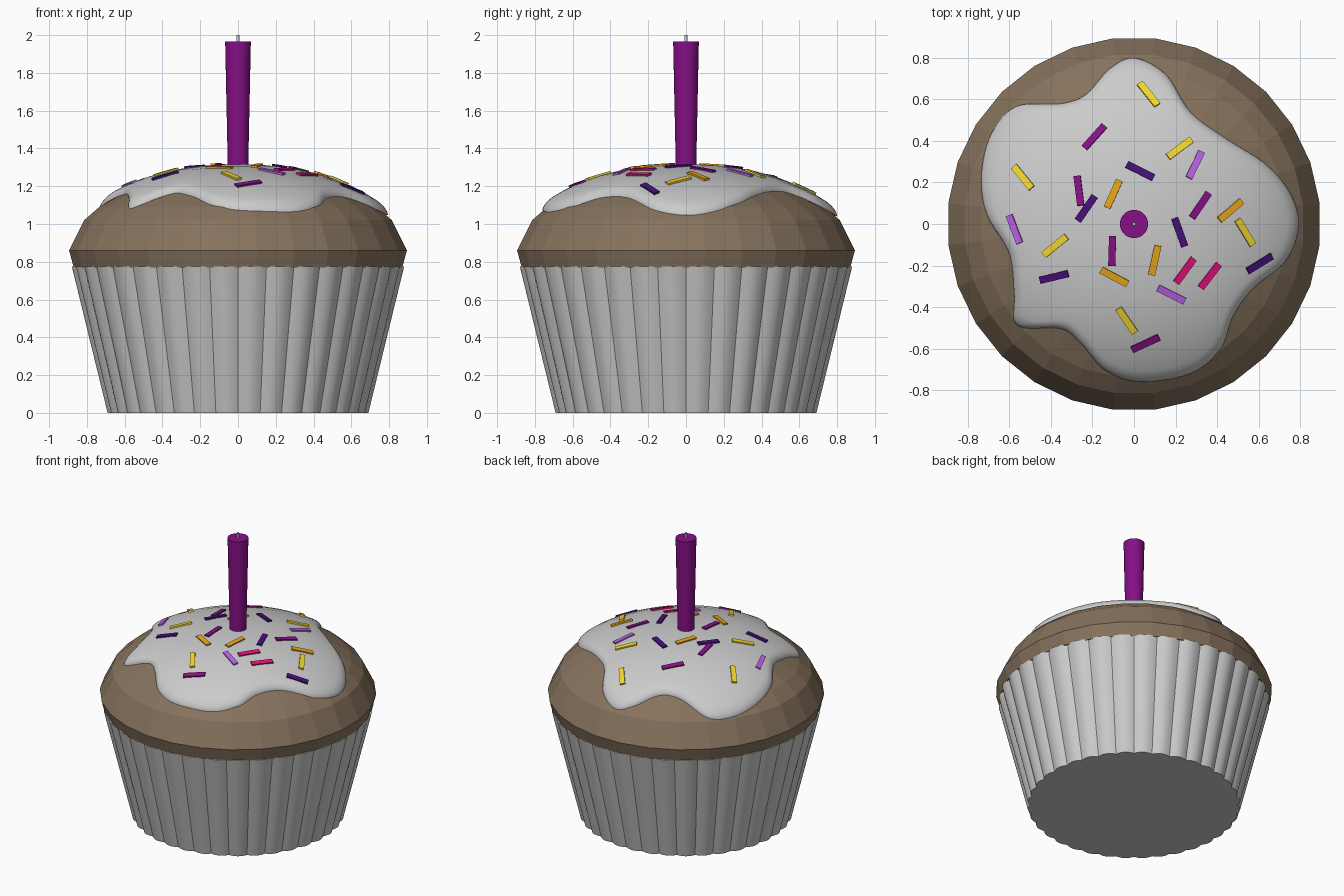
import bpy, bmesh, math
from mathutils import Vector, Matrix

if "Cube" in bpy.data.objects:
    bpy.data.objects.remove(bpy.data.objects["Cube"])

def material(name, rgb):
    m = bpy.data.materials.new(name)
    m.diffuse_color = (*rgb, 1)
    m.use_nodes = True
    m.node_tree.nodes["Principled BSDF"].inputs["Base Color"].default_value = m.diffuse_color
    return m

def finish(name, bm, mat=None, smooth=None):
    bmesh.ops.recalc_face_normals(bm, faces=bm.faces[:])
    me = bpy.data.meshes.new(name)
    bm.to_mesh(me)
    bm.free()
    ob = bpy.data.objects.new(name, me)
    bpy.context.collection.objects.link(ob)
    if mat:
        me.materials.append(mat)
    if smooth is not None:
        bpy.ops.object.select_all(action='DESELECT')
        ob.select_set(True)
        bpy.context.view_layer.objects.active = ob
        bpy.ops.object.shade_smooth_by_angle(angle=math.radians(smooth))
    return ob

def loft(rings, cap_start=True, cap_end=True):
    """Bridge equal-length closed rings of points into a surface."""
    bm = bmesh.new()
    vs = [[bm.verts.new(p) for p in ring] for ring in rings]
    n = len(vs[0])
    for a, b in zip(vs, vs[1:]):
        for i in range(n):
            j = (i + 1) % n
            bm.faces.new((a[i], a[j], b[j], b[i]))
    for ring, cap in ((vs[0], cap_start), (vs[-1], cap_end)):
        if cap:
            bm.faces.new(ring)
    return bm

def circle(r, z, n, phase=0.0):
    return [(r * math.cos(2 * math.pi * (i + phase) / n),
             r * math.sin(2 * math.pi * (i + phase) / n), z) for i in range(n)]

def cake_z(r):
    return 1.285 - 0.25 * r**2 - 0.195 * r**4

PURPLE = material("purple", (0.24, 0.005, 0.24))
COLOURS = {
    'p': PURPLE,
    'y': material("yellow", (0.9, 0.68, 0.03)),
    'o': material("orange", (0.8, 0.38, 0.01)),
    'v': material("violet", (0.5, 0.12, 0.8)),
    'i': material("indigo", (0.06, 0.005, 0.2)),
    'k': material("pink", (0.8, 0.005, 0.2)),
}

# Fluted paper wrapper
FLUTES, PER = 36, 8
def fluted(r, z):
    n = FLUTES * PER
    pts = []
    for i in range(n):
        a = 2 * math.pi * i / n
        q = r - 0.015 + 0.018 * abs(math.sin(FLUTES * a / 2))
        pts.append((q * math.cos(a), q * math.sin(a), z))
    return pts
finish("wrapper", loft([fluted(0.69, 0), fluted(0.88, 0.775)]), smooth=40)

# Faceted cake top
profile = [(0.875, 0.77), (0.9, 0.86), (0.82, 1.02)]
profile += [(r, cake_z(r)) for r in (0.74, 0.6, 0.42, 0.22, 0.06)]
finish("cake", loft([circle(r, z, 28, 0.5) for r, z in profile]),
       material("sponge", (0.24, 0.17, 0.11)))

# Icing: closed wavy outline, draped over the cake with a rounded rim
outline = [Vector(p) for p in (
    (.793, -.01), (.755, .144), (.635, .288), (.447, .409), (.274, .538),
    (.154, .72), (0, .8), (-.12, .745), (-.23, .625), (-.35, .58),
    (-.567, .567), (-.688, .433), (-.735, .24), (-.71, .048), (-.6, -.144),
    (-.577, -.337), (-.56, -.49), (-.35, -.505), (-.255, -.577),
    (-.135, -.707), (.034, -.76), (.274, -.72), (.418, -.6), (.476, -.447),
    (.572, -.3125), (.73, -.178))]
curve, N = [], len(outline)
for i in range(N):
    a, b, c, d = (outline[(i + k) % N] for k in (-1, 0, 1, 2))
    for s in range(6):
        t = s / 6
        curve.append(0.5 * (2 * b + (c - a) * t + (2 * a - 5 * b + 4 * c - d) * t**2
                            + (3 * b - a - 3 * c + d) * t**3))
def drape(scale, lift):
    return [(p.x * scale, p.y * scale, cake_z(p.length * scale) + lift) for p in curve]
THICK = 0.032
rings = [drape(s, THICK) for s in (0.02, 0.15, 0.3, 0.45, 0.6, 0.75, 0.85, 0.93)]
for deg in (20, 40, 60, 80):
    a = math.radians(deg)
    rings.append(drape(0.93 + 0.07 * math.sin(a), THICK * math.cos(a)))
rings += [drape(1.0, -0.004), drape(0.97, -0.015), drape(0.8, -0.015)]
finish("icing", loft(rings, True, False), smooth=60)

# Sprinkles: x, y, heading in degrees, colour
sprinkles = [
    (.07, .625, -58, 'y'), (-.19, .42, 50, 'p'), (.22, .365, 38, 'y'),
    (.295, .285, 63, 'v'), (.03, .255, -27, 'i'), (-.535, .225, -47, 'y'),
    (-.265, .16, -82, 'p'), (-.1, .145, 66, 'o'), (-.23, .075, 55, 'i'),
    (.32, .09, 55, 'p'), (.465, .065, 38, 'o'), (-.575, -.025, -66, 'v'),
    (.535, -.04, -55, 'y'), (.22, -.04, -70, 'i'), (-.38, -.105, 38, 'y'),
    (-.105, -.13, 88, 'p'), (.1, -.175, 78, 'o'), (.245, -.225, 54, 'k'),
    (.365, -.25, 52, 'k'), (-.095, -.255, -28, 'o'), (-.385, -.255, 15, 'i'),
    (.605, -.19, 25, 'i'), (.18, -.34, -28, 'v'), (-.035, -.465, -58, 'y'),
    (.055, -.575, 28, 'p')]
for k, (x, y, deg, col) in enumerate(sprinkles, 1):
    r = math.hypot(x, y)
    slope = 0.5 * r + 0.78 * r**3
    up = Vector((slope * x / r, slope * y / r, 1)).normalized()
    a = math.radians(deg)
    along = Vector((math.cos(a), math.sin(a), 0))
    along = (along - up * along.dot(up)).normalized()
    rot = Matrix((along, up.cross(along), up)).transposed().to_4x4()
    bm = bmesh.new()
    bmesh.ops.create_cube(bm, size=1, matrix=Matrix.Translation((x, y, cake_z(r) + THICK))
                          @ rot @ Matrix.Diagonal((0.145, 0.034, 0.016, 1)))
    finish(f"sprinkle_{k:02d}", bm, COLOURS[col])

# Candle and wick
finish("candle", loft([circle(0.053, 1.25, 32), circle(0.068, 1.965, 32)]), PURPLE, 40)
finish("wick", loft([circle(0.008, 1.95, 12), circle(0.008, 2.0, 12)]), smooth=40)
